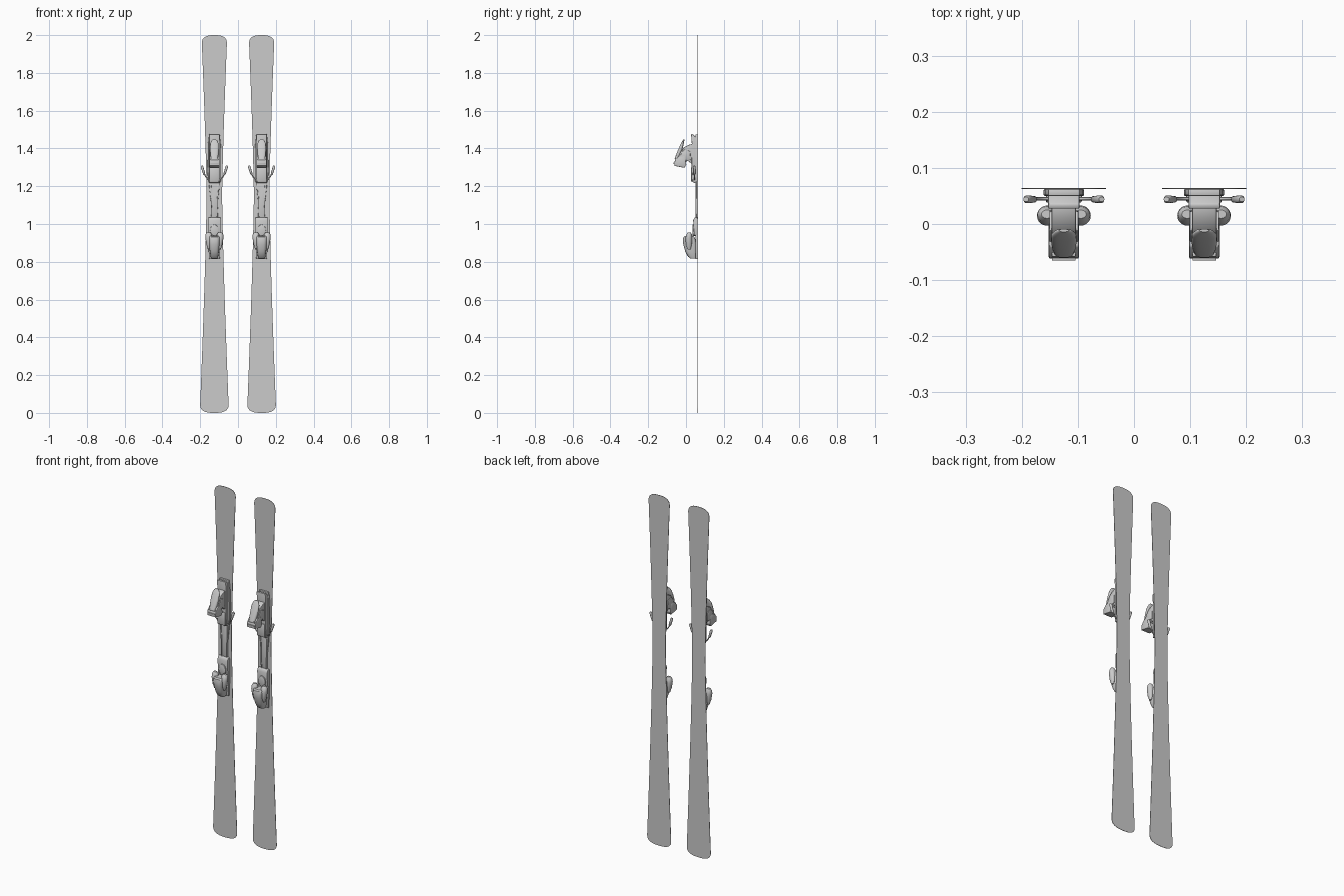
import bpy, bmesh, math
from mathutils import Vector

if "Cube" in bpy.data.objects:
    bpy.data.objects.remove(bpy.data.objects["Cube"])

parts = []
BACK = 0.0625  # y of the ski's top sheet, where the bindings sit


def finish(name, bm, bevel=0.0, segs=2):
    bmesh.ops.recalc_face_normals(bm, faces=bm.faces)
    if bevel:
        edges = [e for e in bm.edges if e.calc_face_angle(0) > math.radians(35)]
        bmesh.ops.bevel(bm, geom=edges, offset=bevel, segments=segs,
                        profile=0.5, affect='EDGES', clamp_overlap=True)
    me = bpy.data.meshes.new(name)
    bm.to_mesh(me)
    bm.free()
    ob = bpy.data.objects.new(name, me)
    bpy.context.collection.objects.link(ob)
    parts.append(ob)
    return ob


def prism(name, pts, a, b, axis, bevel=0.0):
    """axis 'y': outline in x,z.  axis 'x': outline in y,z.  Extruded a..b."""
    bm = bmesh.new()
    at = (lambda p, t: (p[0], t, p[1])) if axis == 'y' else (lambda p, t: (t, p[0], p[1]))
    face = bm.faces.new([bm.verts.new(at(p, a)) for p in pts])
    ext = bmesh.ops.extrude_face_region(bm, geom=[face])
    d = Vector((0, b - a, 0)) if axis == 'y' else Vector((b - a, 0, 0))
    bmesh.ops.translate(bm, vec=d, verts=[v for v in ext['geom'] if isinstance(v, bmesh.types.BMVert)])
    return finish(name, bm, bevel)


def sym(right):
    """Mirror a right-hand outline to a closed symmetric one."""
    return right + [(-x, z) for x, z in reversed(right)]


def loft(name, sections, power=3.0, n=24, x=0.0):
    """Rounded sections (z, y_front, y_back, half_width) skinned along z."""
    bm = bmesh.new()
    rings = []
    for z, y0, y1, hx in sections:
        ring = []
        for i in range(n):
            c, s = math.cos(2 * math.pi * i / n), math.sin(2 * math.pi * i / n)
            px = math.copysign(abs(c) ** (2 / power), c) * hx
            py = math.copysign(abs(s) ** (2 / power), s) * (y1 - y0) / 2
            ring.append(bm.verts.new((x + px, (y0 + y1) / 2 + py, z)))
        rings.append(ring)
    for r, q in zip(rings, rings[1:]):
        for i in range(n):
            bm.faces.new((r[i], r[(i + 1) % n], q[(i + 1) % n], q[i]))
    bm.faces.new(rings[0])
    bm.faces.new(rings[-1])
    return finish(name, bm)


def rod(name, pts, r):
    cu = bpy.data.curves.new(name, 'CURVE')
    cu.dimensions = '3D'
    cu.bevel_depth, cu.bevel_resolution, cu.use_fill_caps = r, 2, True
    sp = cu.splines.new('POLY')
    sp.points.add(len(pts) - 1)
    for p, co in zip(sp.points, pts):
        p.co = (*co, 1)
    ob = bpy.data.objects.new(name, cu)
    bpy.context.collection.objects.link(ob)
    parts.append(ob)


def ellipse(cz, hx, hz, n=24):
    return [(hx * math.cos(2 * math.pi * i / n), cz + hz * math.sin(2 * math.pi * i / n)) for i in range(n)]


# ski: sidecut outline with blunt rounded ends
def half_width(z):
    if z < 1.15:
        return 0.041 + 0.034 * ((1.15 - z) / 1.1) ** 1.3
    return 0.041 + 0.025 * ((z - 1.15) / 0.8) ** 1.3


CAP = 0.045
arc = [(math.sin(a) ** 0.75, math.cos(a) ** 0.75) for a in [math.pi / 2 * (i + 0.4) / 10 for i in range(10)]]
side = [(half_width(CAP) * s, CAP - CAP * c) for s, c in arc]
side += [(half_width(z), z) for z in [CAP + (2 - 2 * CAP) * i / 30 for i in range(31)]]
side += [(half_width(2 - CAP) * s, 2 - CAP + CAP * c) for s, c in reversed(arc)]
prism("ski", sym(side), 0.0620, 0.0640, 'y')

# connecting strip between toe and heel
prism("link_strip", sym([(0.018, 1.02), (0.019, 1.12), (0.027, 1.19), (0.029, 1.23)]), 0.054, BACK, 'y', 0.002)
for s in (-1, 1):
    prism("link_rib", [(s * 0.012, 1.02), (s * 0.016, 1.02), (s * 0.022, 1.22), (s * 0.017, 1.22)],
          0.050, 0.056, 'y', 0.001)

# toe base plate and boot rest
prism("toe_base", sym([(0.029, 0.815), (0.031, 0.90), (0.032, 1.03)]), 0.050, BACK, 'y', 0.003)
prism("boot_rest", [(0.06, 0.94), (0.042, 0.94), (0.038, 1.02), (0.044, 1.034), (0.06, 1.036)],
      -0.032, 0.032, 'x', 0.003)
prism("boot_rest_pad", ellipse(0.967, 0.022, 0.03), 0.034, 0.05, 'y', 0.002)

# toe housing with side wings
loft("toe_housing", [(0.817, 0.024, 0.055, 0.016), (0.828, 0.010, 0.058, 0.020), (0.855, -0.004, 0.058, 0.024),
                     (0.89, -0.014, 0.058, 0.028), (0.915, -0.016, 0.052, 0.029), (0.930, -0.013, 0.045, 0.028),
                     (0.936, -0.006, 0.038, 0.025)], 3.2)
for s in (-1, 1):
    loft("toe_wing", [(0.865, 0.008, 0.024, 0.004), (0.89, 0.0, 0.030, 0.012), (0.925, -0.003, 0.033, 0.018),
                      (0.945, 0.002, 0.031, 0.017), (0.956, 0.010, 0.025, 0.010)], 2.0, 20, s * 0.030)

# heel track: wide foot plate and raised rail
prism("heel_foot", sym([(0.034, 1.225), (0.036, 1.28), (0.034, 1.42), (0.028, 1.475)]), 0.050, BACK, 'y', 0.002)
prism("heel_rail", [(0.055, 1.215), (0.036, 1.22), (0.030, 1.30), (0.031, 1.42), (0.027, 1.475), (0.036, 1.477),
                    (0.055, 1.455)], -0.028, 0.028, 'x', 0.003)
prism("heel_slide", sym([(0.024, 1.225), (0.024, 1.30)]), 0.027, 0.036, 'y', 0.003)

# heel tower and boot cup
prism("heel_tower", [(0.034, 1.315), (0.034, 1.425), (0.012, 1.418), (-0.012, 1.405), (-0.036, 1.37),
                     (-0.040, 1.335), (-0.008, 1.325), (0.010, 1.335)], -0.022, 0.022, 'x', 0.004)
prism("heel_cup", [(-0.008, 1.297), (0.002, 1.315), (-0.006, 1.36), (-0.040, 1.358), (-0.060, 1.335),
                   (-0.062, 1.308), (-0.036, 1.303)], -0.027, 0.027, 'x', 0.003)
for s in (-1, 1):
    prism("heel_cheek", [(0.024, 1.34), (0.022, 1.385), (-0.012, 1.395), (-0.032, 1.36), (-0.020, 1.335)],
          s * 0.020, s * 0.026, 'x', 0.002)
for z in (1.322, 1.342):
    prism("cup_ridge", sym([(0.021, z - 0.004), (0.021, z + 0.004)]), -0.065 + (z - 1.322) * 0.35, -0.05, 'y', 0.001)

# release lever leaning over the tower
loft("heel_lever", [(1.345, -0.060, -0.040, 0.017), (1.365, -0.053, -0.030, 0.021), (1.395, -0.041, -0.019, 0.023),
                    (1.425, -0.027, -0.012, 0.022), (1.440, -0.019, -0.009, 0.016), (1.447, -0.014, -0.009, 0.008)], 2.6)

# brake wires and pads
for s in (-1, 1):
    rod("brake_wire", [(0, 0.045, 1.232), (s * 0.022, 0.045, 1.233), (s * 0.036, 0.045, 1.238),
                       (s * 0.047, 0.045, 1.252), (s * 0.056, 0.045, 1.275), (s * 0.064, 0.045, 1.305)], 0.003)
    pad = loft("brake_pad", [(-0.026, -0.003, 0.003, 0.003), (-0.020, -0.006, 0.006, 0.006),
                             (0.018, -0.007, 0.007, 0.007), (0.025, -0.004, 0.004, 0.005)], 2.5, 16)
    pad.rotation_euler.y = s * 0.3
    pad.location = (s * 0.060, 0.044, 1.285)

# smooth shading, then the second ski as a linked copy
bpy.ops.object.select_all(action='DESELECT')
for ob in parts:
    if ob.type == 'MESH':
        ob.select_set(True)
        bpy.context.view_layer.objects.active = ob
bpy.ops.object.shade_smooth_by_angle(angle=math.radians(35))
for ob in list(parts):
    twin = ob.copy()
    bpy.context.collection.objects.link(twin)
    ob.location.x -= 0.125
    twin.location.x += 0.125
